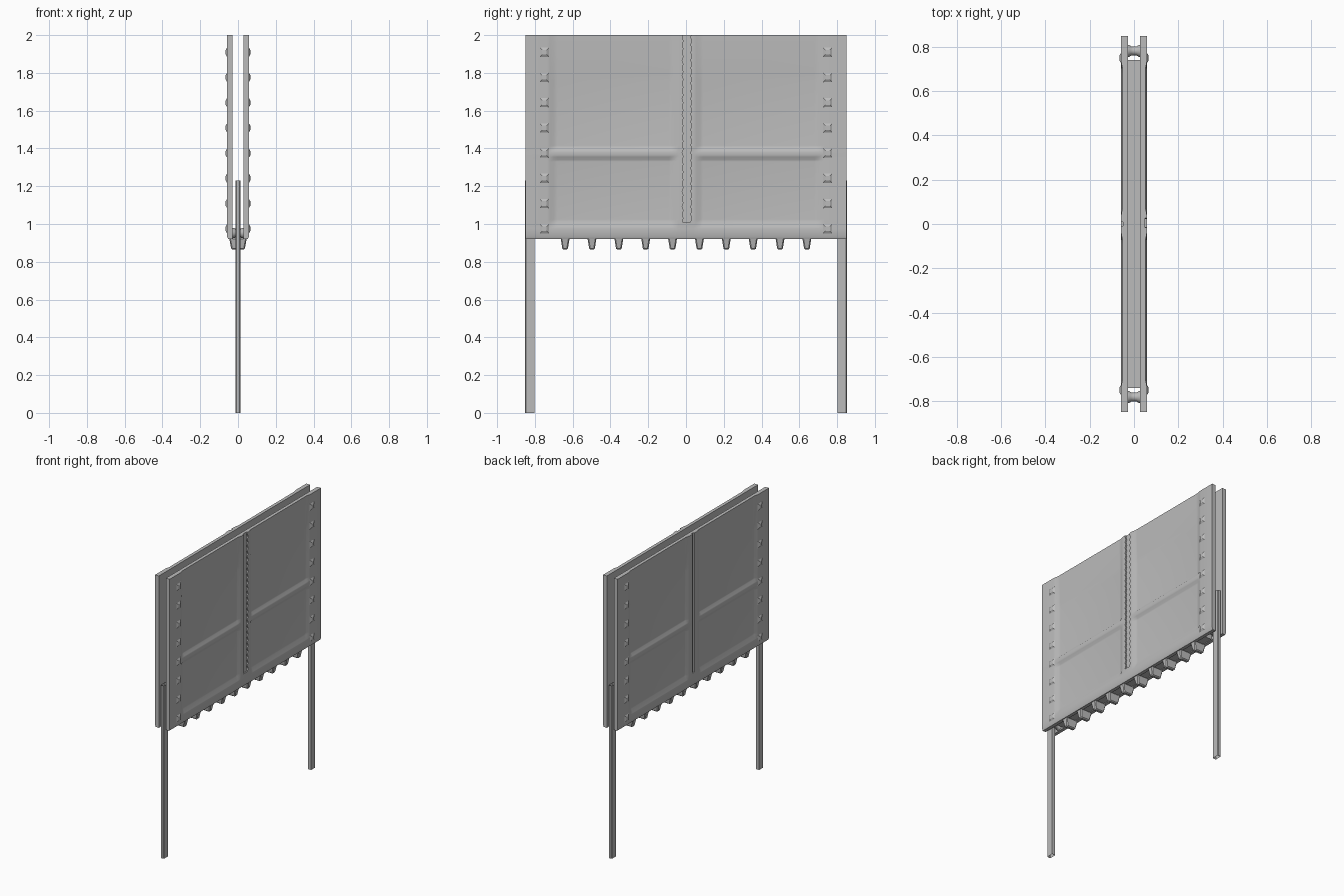
import bpy, bmesh, math
from mathutils import Matrix, Vector

if "Cube" in bpy.data.objects:
    bpy.data.objects.remove(bpy.data.objects["Cube"])

steel = bpy.data.materials.new("grey_steel")
steel.diffuse_color = (0.5, 0.5, 0.5, 1)
steel.use_nodes = True
steel.node_tree.nodes["Principled BSDF"].inputs["Base Color"].default_value = steel.diffuse_color


def finish(bm, name, smooth=None):
    bmesh.ops.recalc_face_normals(bm, faces=bm.faces)
    me = bpy.data.meshes.new(name)
    bm.to_mesh(me)
    bm.free()
    me.materials.append(steel)
    ob = bpy.data.objects.new(name, me)
    bpy.context.collection.objects.link(ob)
    if smooth:
        bpy.ops.object.select_all(action='DESELECT')
        ob.select_set(True)
        bpy.context.view_layer.objects.active = ob
        bpy.ops.object.shade_smooth_by_angle(angle=math.radians(smooth))
    return ob


def prism(bm, loop, direction):
    """Extrude a closed loop of points along a direction."""
    face = bm.faces.new([bm.verts.new(p) for p in loop])
    ext = bmesh.ops.extrude_face_region(bm, geom=[face])
    bmesh.ops.translate(bm, vec=direction,
                        verts=[v for v in ext["geom"] if isinstance(v, bmesh.types.BMVert)])


def tapered_box(bm, center, base, tip, height, axis):
    """Frustum: base and tip are half sizes, axis is the growth direction."""
    rot = Vector((0, 0, 1)).rotation_difference(Vector(axis)).to_matrix().to_4x4()
    m = Matrix.Translation(center) @ rot
    rings = []
    for (a, b), h in ((base, 0), (tip, height)):
        rings.append([bm.verts.new(m @ Vector((sx * a, sy * b, h)))
                      for sx, sy in ((-1, -1), (1, -1), (1, 1), (-1, 1))])
    bm.faces.new(rings[0])
    bm.faces.new(rings[1])
    for i in range(4):
        j = (i + 1) % 4
        bm.faces.new((rings[0][i], rings[0][j], rings[1][j], rings[1][i]))


def interp(table, t):
    for (a, u), (b, v) in zip(table, table[1:]):
        if t <= b:
            return u + (v - u) * max(0, t - a) / (b - a)
    return table[-1][1]


# Depth of the pressed panels across the width and up the height
OUT, INNER, DEEP = 0.058, 0.028, 0.014
ACROSS = [(0, 0), (0.04, 0), (0.055, 0.15), (0.075, 0.85), (0.09, 1),
          (0.68, 1), (0.70, 0.85), (0.72, 0.15), (0.735, 0), (0.85, 0)]
UP = [(0.92, 0.4), (0.935, 0), (0.975, 0), (0.985, 0.1), (1.01, 0.9), (1.025, 1),
      (1.33, 1), (1.34, 0.9), (1.355, 0.15), (1.365, 0), (1.38, 0), (1.39, 0.15),
      (1.405, 0.9), (1.415, 1), (1.76, 1), (1.79, 0.85), (1.94, 0.55), (2.0, 0.5)]


def plate(name, side):
    ys = sorted({s * y for y, _ in ACROSS for s in (-1, 1)})
    bm = bmesh.new()
    grid = []
    for z, dz in UP:
        row = []
        for y in ys:
            d = min(interp(ACROSS, abs(y)), dz) * DEEP
            if z == 0.92:
                d = 0.006
            row.append(bm.verts.new((side * (OUT - d), y, z)))
        grid.append(row)
    for r0, r1 in zip(grid, grid[1:]):
        for i in range(len(ys) - 1):
            bm.faces.new((r0[i], r0[i + 1], r1[i + 1], r1[i]))
    ext = bmesh.ops.extrude_face_region(bm, geom=bm.faces[:])
    for g in ext["geom"]:
        if isinstance(g, bmesh.types.BMVert):
            g.co.x = side * INNER
    return finish(bm, name, 35)


right_plate = plate("right_plate", 1)
left_plate = plate("left_plate", -1)


# Centre seams: toothed on the right face, plain on the left
def cut_seam(target, side, y0, y1, wave):
    n = 50
    bm = bmesh.new()
    zs = [1.01 + i * 1.02 / n for i in range(n + 1)]
    loop = [(side * 0.049, y0 + wave * (i % 2), z) for i, z in enumerate(zs)]
    loop += [(side * 0.049, y1 + wave * (i % 2), z) for i, z in reversed(list(enumerate(zs)))]
    prism(bm, loop, (side * 0.05, 0, 0))
    cutter = finish(bm, target.name + "_seam_cutter")
    cutter.hide_render = True
    cutter.hide_set(True)
    mod = target.modifiers.new("seam", 'BOOLEAN')
    mod.operation, mod.object, mod.solver = 'DIFFERENCE', cutter, 'EXACT'


cut_seam(right_plate, 1, -0.020, 0.023, 0.007)
cut_seam(left_plate, -1, -0.010, 0.010, 0.0)

# Rivet studs along both ends of both faces
bm = bmesh.new()
for side in (-1, 1):
    for end in (-1, 1):
        for i in range(8):
            tapered_box(bm, (side * 0.057, end * 0.75, 0.975 + i * 0.1335),
                        (0.026, 0.026), (0.012, 0.012), 0.008, (side, 0, 0))
finish(bm, "rivet_studs")

# Floor bar joining the plates
bm = bmesh.new()
prism(bm, [(-0.03, -0.74, 0.925), (0.03, -0.74, 0.925),
           (0.03, -0.74, 0.975), (-0.03, -0.74, 0.975)], (0, 1.48, 0))
finish(bm, "floor_bar")

# Teeth under the bottom edge
bm = bmesh.new()
for i in range(10):
    tapered_box(bm, (0, -0.64 + i * 1.28 / 9, 0.926),
                (0.024, 0.047), (0.014, 0.035), 0.062, (0, 0, -1))
teeth = finish(bm, "bottom_teeth")
bev = teeth.modifiers.new("bevel", 'BEVEL')
bev.width, bev.segments = 0.006, 1

# Waisted guide rollers at both ends
bm = bmesh.new()
ROLLER = [(-0.028, 0.028), (-0.02, 0.026), (-0.012, 0.02), (0.012, 0.02), (0.02, 0.026), (0.028, 0.028)]
for end in (-1, 1):
    rings = [[bm.verts.new((x, end * 0.782 + r * math.cos(a * math.tau / 16),
                            0.952 + r * math.sin(a * math.tau / 16))) for a in range(16)]
             for x, r in ROLLER]
    for p, q in zip(rings, rings[1:]):
        for a in range(16):
            b = (a + 1) % 16
            bm.faces.new((p[a], p[b], q[b], q[a]))
    bm.faces.new(rings[0])
    bm.faces.new(rings[-1])
finish(bm, "guide_rollers", 40)

# Hollow guide rails, open at top and bottom
bm = bmesh.new()
SECTION = [(-0.013, 0.803), (0.013, 0.803), (0.013, 0.848), (0.008, 0.853),
           (-0.008, 0.853), (-0.013, 0.848)]
for end in (-1, 1):
    low, high = [[bm.verts.new((x, end * y, z)) for x, y in SECTION] for z in (0, 1.23)]
    for i in range(len(SECTION)):
        j = (i + 1) % len(SECTION)
        bm.faces.new((low[i], low[j], high[j], high[i]))
finish(bm, "guide_rails")
